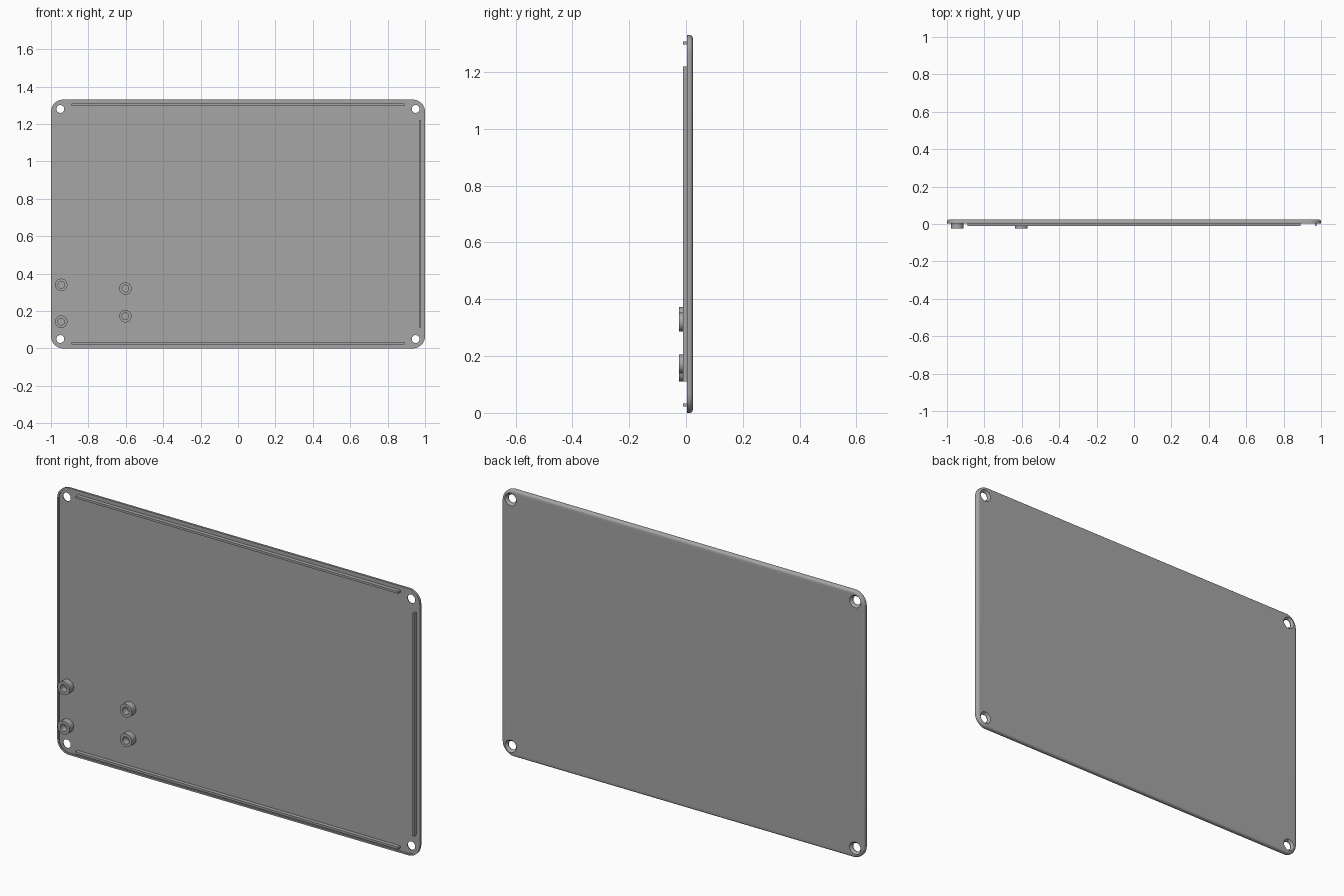
import bpy, bmesh, math

cube = bpy.data.objects.get("Cube")
if cube:
    bpy.data.objects.remove(cube, do_unlink=True)

WIDTH, HEIGHT, CORNER = 2.0, 1.33, 0.065
BACK, FRONT, FLOOR = 0.024, 0.004, 0.009
RAIL_Y, BOSS_Y = -0.01, -0.024

grey = bpy.data.materials.new("plain grey")
grey.use_nodes = True
colour = (0.38, 0.38, 0.38, 1)
grey.diffuse_color = colour
grey.node_tree.nodes["Principled BSDF"].inputs["Base Color"].default_value = colour


def outline(inset, steps=10):
    """Rounded rectangle in x and z, moved inward by inset."""
    r = CORNER - inset
    cx, cz = WIDTH / 2 - CORNER, HEIGHT / 2 - CORNER
    points = []
    for quarter, (sx, sz) in enumerate(((1, 1), (-1, 1), (-1, -1), (1, -1))):
        for i in range(steps + 1):
            a = (quarter + i / steps) * math.pi / 2
            points.append((sx * cx + r * math.cos(a), HEIGHT / 2 + sz * cz + r * math.sin(a)))
    return points


def circle(x, z, r, steps=32):
    return [(x + r * math.cos(2 * math.pi * i / steps),
             z + r * math.sin(2 * math.pi * i / steps)) for i in range(steps)]


def loft(name, sections):
    """Skin a stack of (outline, y) sections and cap both ends."""
    bm = bmesh.new()
    rings = [[bm.verts.new((x, y, z)) for x, z in pts] for pts, y in sections]
    for a, b in zip(rings, rings[1:]):
        for i in range(len(a)):
            j = (i + 1) % len(a)
            bm.faces.new((a[i], a[j], b[j], b[i]))
    bm.faces.new(rings[0])
    bm.faces.new(rings[-1])
    bmesh.ops.recalc_face_normals(bm, faces=bm.faces)
    mesh = bpy.data.meshes.new(name)
    bm.to_mesh(mesh)
    bm.free()
    mesh.materials.append(grey)
    obj = bpy.data.objects.new(name, mesh)
    bpy.context.collection.objects.link(obj)
    return obj


def smooth(obj):
    bpy.ops.object.select_all(action="DESELECT")
    obj.select_set(True)
    bpy.context.view_layer.objects.active = obj
    bpy.ops.object.shade_smooth_by_angle(angle=math.radians(35))


# Panel: thin front lip around a shallow recess, rounded back edge
fillet = 0.012
sections = [(outline(0.008), FLOOR), (outline(0.008), FRONT), (outline(0), FRONT)]
for i in range(6):
    a = i / 5 * math.pi / 2
    sections.append((outline(fillet * (1 - math.cos(a))), BACK - fillet * (1 - math.sin(a))))
panel = loft("panel", sections)

# Countersunk screw holes in the four corners
cutters = []
for x in (-0.95, 0.95):
    for z in (0.05, HEIGHT - 0.05):
        cutters.append(loft("hole_cutter", [
            (circle(x, z, 0.021), -0.02), (circle(x, z, 0.021), 0.012),
            (circle(x, z, 0.031), BACK), (circle(x, z, 0.031), BACK + 0.02)]))
for cutter in cutters:
    mod = panel.modifiers.new("hole", "BOOLEAN")
    mod.operation, mod.solver, mod.object = "DIFFERENCE", "EXACT", cutter
bpy.context.view_layer.update()
baked = bpy.data.meshes.new_from_object(panel.evaluated_get(bpy.context.evaluated_depsgraph_get()))
panel.modifiers.clear()
panel.data = baked
for cutter in cutters:
    bpy.data.objects.remove(cutter, do_unlink=True)
smooth(panel)


# Locating rails along the top, bottom and left edges
def rail(name, x0, x1, z0, z1):
    pts = [(x0, z0), (x1, z0), (x1, z1), (x0, z1)]
    loft(name, [(pts, FLOOR + 0.001), (pts, RAIL_Y)])


rail("bottom_rail", -0.89, 0.89, 0.022, 0.033)
rail("top_rail", -0.89, 0.89, HEIGHT - 0.033, HEIGHT - 0.022)
rail("left_rail", 0.968, 0.977, 0.11, 1.22)

# Hollow mounting bosses
for name, x, z in (("outer_upper_boss", -0.945, 0.34), ("outer_lower_boss", -0.945, 0.143),
                   ("inner_upper_boss", -0.602, 0.32), ("inner_lower_boss", -0.602, 0.172)):
    smooth(loft(name, [
        (circle(x, z, 0.033), FLOOR + 0.001), (circle(x, z, 0.033), BOSS_Y),
        (circle(x, z, 0.018), BOSS_Y), (circle(x, z, 0.018), FLOOR - 0.001)]))
